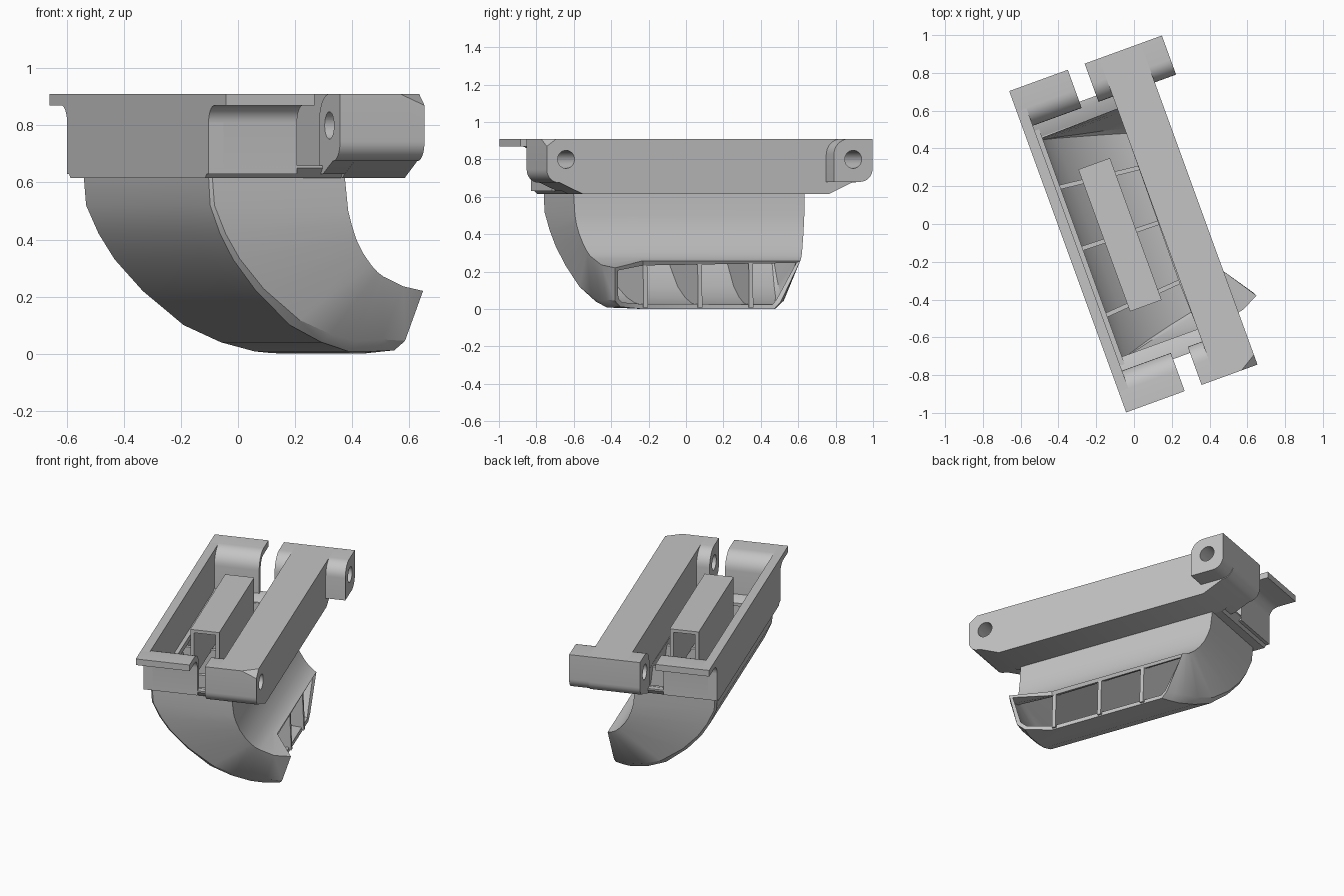
import bpy, bmesh, math
from mathutils import Matrix

if "Cube" in bpy.data.objects:
    bpy.data.objects.remove(bpy.data.objects["Cube"])

# Everything is built in a local frame (length along y), then turned 20 degrees
PLACE = Matrix.Translation((0.006, -0.017, 0)) @ Matrix.Rotation(math.radians(20), 4, 'Z')
grey = bpy.data.materials.new("grey plastic")
grey.diffuse_color = (0.55, 0.55, 0.55, 1)
grey.use_nodes = True
grey.node_tree.nodes["Principled BSDF"].inputs["Base Color"].default_value = grey.diffuse_color


def finish(name, bm):
    bmesh.ops.recalc_face_normals(bm, faces=bm.faces[:])
    me = bpy.data.meshes.new(name)
    bm.to_mesh(me)
    bm.free()
    ob = bpy.data.objects.new(name, me)
    bpy.context.collection.objects.link(ob)
    me.materials.append(grey)
    ob.matrix_world = PLACE
    return ob


def prism(name, profile, a, b, axis='X', corner=None):
    """Extrude a profile: (y, z) along X, or (x, z) along Y. corner: plane (point, normal) to trim."""
    bm = bmesh.new()
    ends = []
    for t in (a, b):
        ends.append([bm.verts.new((t, p, z) if axis == 'X' else (p, t, z)) for p, z in profile])
    n = len(profile)
    bm.faces.new(ends[0])
    bm.faces.new(ends[1])
    for i in range(n):
        j = (i + 1) % n
        bm.faces.new((ends[0][i], ends[0][j], ends[1][j], ends[1][i]))
    if corner:
        bmesh.ops.recalc_face_normals(bm, faces=bm.faces[:])
        bmesh.ops.bisect_plane(bm, geom=bm.verts[:] + bm.edges[:] + bm.faces[:],
                               plane_co=corner[0], plane_no=corner[1], clear_outer=True)
        bmesh.ops.holes_fill(bm, edges=[e for e in bm.edges if e.is_boundary], sides=0)
    return finish(name, bm)


def box(name, x0, x1, y0, y1, z0, z1):
    return prism(name, [(y0, z0), (y1, z0), (y1, z1), (y0, z1)], x0, x1)


def arc(cy, cz, r, a0, a1, n=8):
    return [(cy + r * math.cos(math.radians(a0 + (a1 - a0) * i / n)),
             cz + r * math.sin(math.radians(a0 + (a1 - a0) * i / n))) for i in range(n + 1)]


def apply_modifier(ob, mod):
    bpy.context.view_layer.objects.active = ob
    bpy.ops.object.modifier_apply(modifier=mod.name)


def drill(ob, y, z, r):
    """Cut a pin hole running along x."""
    cutter = prism("pin_cutter", arc(y, z, r, 0, 360, 32)[:-1], -0.1, 0.7)
    mod = ob.modifiers.new("pin hole", 'BOOLEAN')
    mod.operation, mod.object, mod.solver = 'DIFFERENCE', cutter, 'EXACT'
    apply_modifier(ob, mod)
    bpy.data.objects.remove(cutter)


def flip(profile, s):
    return [(s * y, z) for y, z in profile]


# Hinge bar with relieved, rounded lower ends and one trimmed front corner
tip = [(0.83, 0.675)] + arc(0.835, 0.745, 0.07, -75, 0, 6) + [(0.905, 0.91)]
bar_end = [(0.70, 0.615)] + tip
bar = prism("hinge_bar", bar_end + flip(bar_end, -1)[::-1], 0.126, 0.36,
            corner=((0.27, -0.905, 0.91), (1 / 0.09, -1 / 0.055, 1 / 0.04)))
# Knuckles beside the slots, hollowed on the inner top edge
block = [(0.69, 0.63), (0.73, 0.63)] + tip + arc(0.79, 0.81, 0.10, 90, 180)
for s, side in ((-1, "front"), (1, "back")):
    knuckle = prism(side + "_knuckle", flip(block, s), 0.045, 0.126)
    drill(knuckle, s * 0.795, 0.8, 0.048)
    drill(bar, s * 0.795, 0.8, 0.048)

# Projecting tab at the back end of the bar
tab = prism("hinge_tab", [(0.685, 0.68)] + arc(0.835, 0.75, 0.07, -90, 0, 8) +
            [(0.905, 0.91)] + arc(0.77, 0.825, 0.085, 90, 180), 0.36, 0.48)
drill(tab, 0.795, 0.8, 0.048)

# Box frame: long side wall, curled end walls, floor ledges
box("side_wall", -0.38, -0.325, -0.725, 0.725, 0.65, 0.91)
prism("side_sill", [(-0.69, 0.615), (0.69, 0.615), (0.725, 0.65), (-0.725, 0.65)], -0.38, -0.30)
curl = ([(0.69, 0.63)] + arc(0.79, 0.81, 0.10, 180, 90) + [(0.905, 0.91), (0.905, 0.87)] +
        arc(0.785, 0.81, 0.06, 90, 180) + [(0.725, 0.63)])
sill = [(0.62, 0.615), (0.69, 0.615), (0.725, 0.65), (0.725, 0.66), (0.69, 0.66), (0.62, 0.635)]
for s, side in ((-1, "front"), (1, "back")):
    prism(side + "_curled_wall", flip(curl, s), -0.38, -0.05)
    prism(side + "_sill", flip(sill, s), -0.38, 0.13)
    box(side + "_rim", -0.38, -0.325, min(s * 0.72, s * 0.905), max(s * 0.72, s * 0.905), 0.87, 0.91)

# Curved scoop stations: outer (x, z), throat (x, z),
# half lengths outer front, outer back, throat front, throat back, corner chamfer
stations = [
    (-0.355, 0.63, 0.145, 0.63, 0.665, 0.635, 0.675, 0.640, 0.010),
    (-0.348, 0.52, 0.160, 0.50, 0.665, 0.630, 0.672, 0.633, 0.012),
    (-0.305, 0.42, 0.175, 0.45, 0.652, 0.622, 0.668, 0.625, 0.015),
    (-0.250, 0.33, 0.195, 0.40, 0.638, 0.612, 0.660, 0.615, 0.018),
    (-0.155, 0.22, 0.225, 0.35, 0.615, 0.590, 0.650, 0.600, 0.022),
    (-0.016, 0.10, 0.258, 0.31, 0.590, 0.560, 0.640, 0.585, 0.030),
    (0.110, 0.04, 0.285, 0.285, 0.570, 0.530, 0.632, 0.572, 0.035),
    (0.220, 0.008, 0.310, 0.27, 0.550, 0.490, 0.622, 0.560, 0.038),
    (0.275, 0.002, 0.325, 0.263, 0.54, 0.465, 0.610, 0.552, 0.038),
    (0.330, 0.0, 0.340, 0.258, 0.47, 0.435, 0.560, 0.545, 0.036),
]
BEND = -0.35  # in front of this the mouth flares outward
flares = {8: [(0.39, -0.605, 0.236), (0.33, -0.555, 0.05), (0.31, -0.515, 0.008)],
          9: [(0.48, -0.56, 0.22), (0.42, -0.54, 0.045), (0.395, -0.50, 0.012)]}
bm = bmesh.new()
rings = []
for i, (ox, oz, tx, tz, of, ob_, tf, tb, c) in enumerate(stations):
    d = math.hypot(tx - ox, tz - oz)
    px, pz = ox + (tx - ox) * c / d, oz + (tz - oz) * c / d
    ring = [(tx, -tf, tz), (px, -of, pz), (ox, -of + c, oz), (ox, BEND, oz),
            (ox, ob_ - c, oz), (px, ob_, pz), (tx, tb, tz), (tx, BEND, tz)]
    ring[0:3] = flares.get(i, ring[0:3])
    rings.append([bm.verts.new(p) for p in ring])
for r0, r1 in zip(rings, rings[1:]):
    for k in range(8):
        bm.faces.new((r0[k], r0[(k + 1) % 8], r1[(k + 1) % 8], r1[k]))
scoop = finish("scoop", bm)
mod = scoop.modifiers.new("wall", 'SOLIDIFY')
mod.thickness, mod.offset = 0.026, -1
apply_modifier(scoop, mod)

# Vanes dividing the scoop, converging from its inlet to its mouth
inner = [(s[0] + 0.012, s[1] + 0.008) for s in stations[1:]]
upper = [(s[2] - 0.008, s[3] - 0.008) for s in stations[1:]]
for top, mouth in ((-0.385, -0.335), (-0.01, -0.025), (0.335, 0.265)):
    vane = prism("vane", [(-0.335, 0.6)] + inner + upper[::-1] + [(0.135, 0.6)], -0.012, 0.012, 'Y')
    for v in vane.data.vertices:
        v.co.y += top + (mouth - top) * (v.co.x + 0.3) / 0.64

# Central channel beam, open underneath
prism("channel_beam", [(-0.178, 0.59), (-0.178, 0.905), (0.0, 0.905), (0.0, 0.59),
                       (-0.023, 0.59), (-0.023, 0.885), (-0.155, 0.885), (-0.155, 0.59)],
      -0.41, 0.39, 'Y')

# Smooth curves, keep hard edges
for ob in bpy.context.scene.objects:
    ob.select_set(True)
bpy.context.view_layer.objects.active = scoop
bpy.ops.object.shade_smooth_by_angle(angle=math.radians(30))
